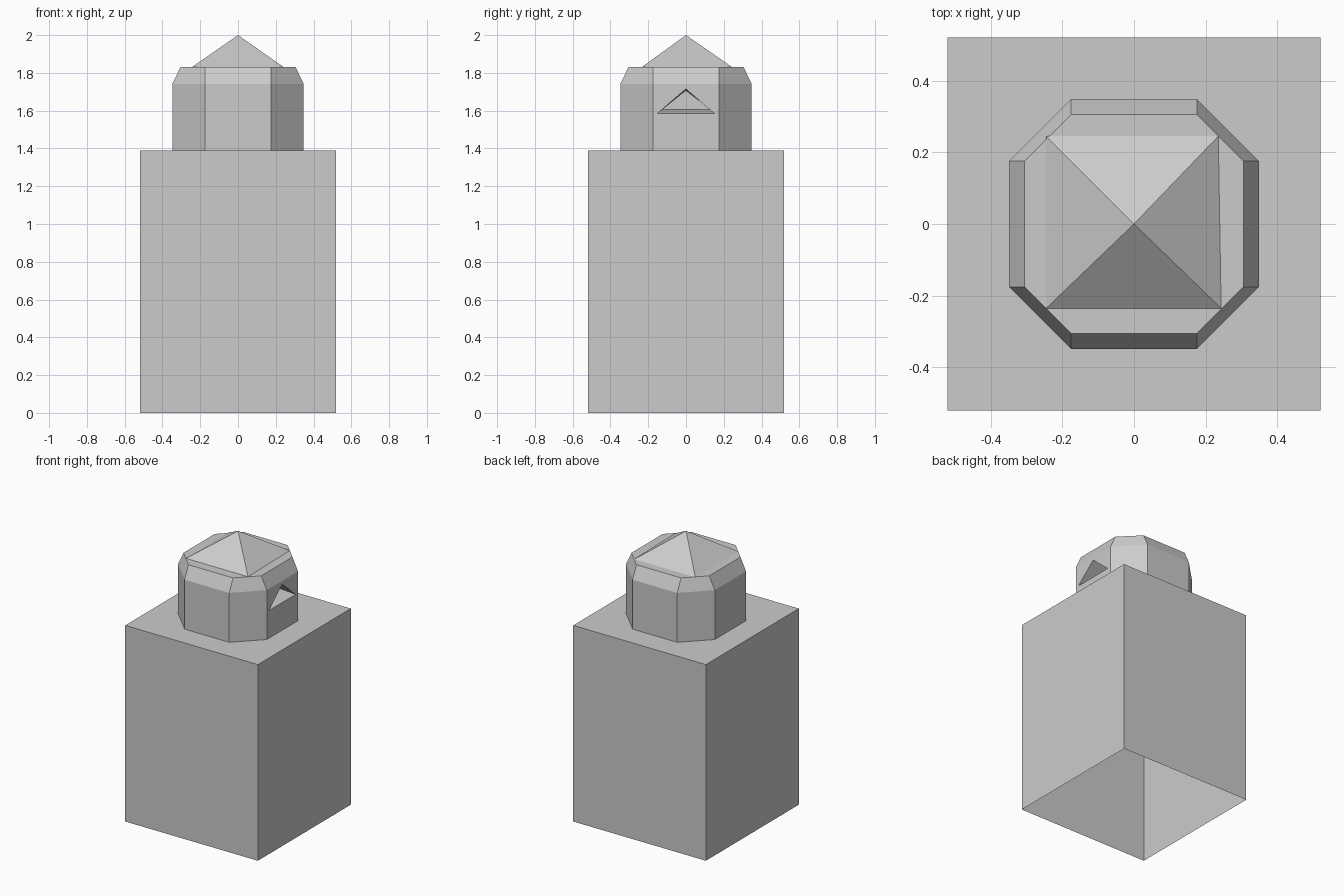
import bpy
import bmesh

cube = bpy.data.objects.get("Cube")
if cube:
    bpy.data.objects.remove(cube, do_unlink=True)

grey = bpy.data.materials.new("plain_grey")
grey.use_nodes = True
grey.diffuse_color = (0.6, 0.6, 0.6, 1)
grey.node_tree.nodes["Principled BSDF"].inputs["Base Color"].default_value = (0.6, 0.6, 0.6, 1)


def loft(name, rings, cap_start=True, cap_end=True):
    """Skin a stack of equal-length rings; a one-point last ring makes a tip."""
    bm = bmesh.new()
    rows = [[bm.verts.new(p) for p in ring] for ring in rings]
    for low, high in zip(rows, rows[1:]):
        n = len(low)
        for i in range(n):
            j = (i + 1) % n
            if len(high) == 1:
                bm.faces.new((low[i], low[j], high[0]))
            else:
                bm.faces.new((low[i], low[j], high[j], high[i]))
    if cap_start:
        bm.faces.new(rows[0][::-1])
    if cap_end and len(rows[-1]) > 1:
        bm.faces.new(rows[-1])
    bmesh.ops.recalc_face_normals(bm, faces=bm.faces)
    mesh = bpy.data.meshes.new(name)
    bm.to_mesh(mesh)
    bm.free()
    mesh.materials.append(grey)
    obj = bpy.data.objects.new(name, mesh)
    bpy.context.collection.objects.link(obj)
    return obj


def square(r, z):
    return [(-r, -r, z), (r, -r, z), (r, r, z), (-r, r, z)]


def octagon(r, z, c=0.175):
    return [(-c, -r, z), (c, -r, z), (r, -c, z), (r, c, z),
            (c, r, z), (-c, r, z), (-r, c, z), (-r, -c, z)]


def triangle(x, half, low, high):
    return [(x, -half, low), (x, half, low), (x, 0, high)]


# Tall body, open underneath
loft("body", [square(0.52, 0), square(0.52, 1.39)], cap_start=False)

# Eight-sided head with a chamfered top
head = loft("head", [octagon(0.348, 1.39), octagon(0.348, 1.74), octagon(0.305, 1.83)])

# Triangular recess in one side of the head
cutter = loft("recess_cutter", [triangle(0.37, 0.153, 1.583, 1.716),
                                triangle(0.2, 0.13, 1.607, 1.706)])
cutter.hide_render = True
cut = head.modifiers.new("recess", "BOOLEAN")
cut.operation = "DIFFERENCE"
cut.solver = "EXACT"
cut.object = cutter
bpy.context.view_layer.objects.active = head
bpy.ops.object.modifier_apply(modifier=cut.name)
bpy.data.objects.remove(cutter, do_unlink=True)

# Four-sided roof, slightly off square
base = [(-0.245, -0.235, 1.83), (0.243, -0.235, 1.83),
        (0.235, 0.245, 1.83), (-0.245, 0.245, 1.83)]
loft("roof", [base, [(0, 0, 2)]], cap_start=False)
